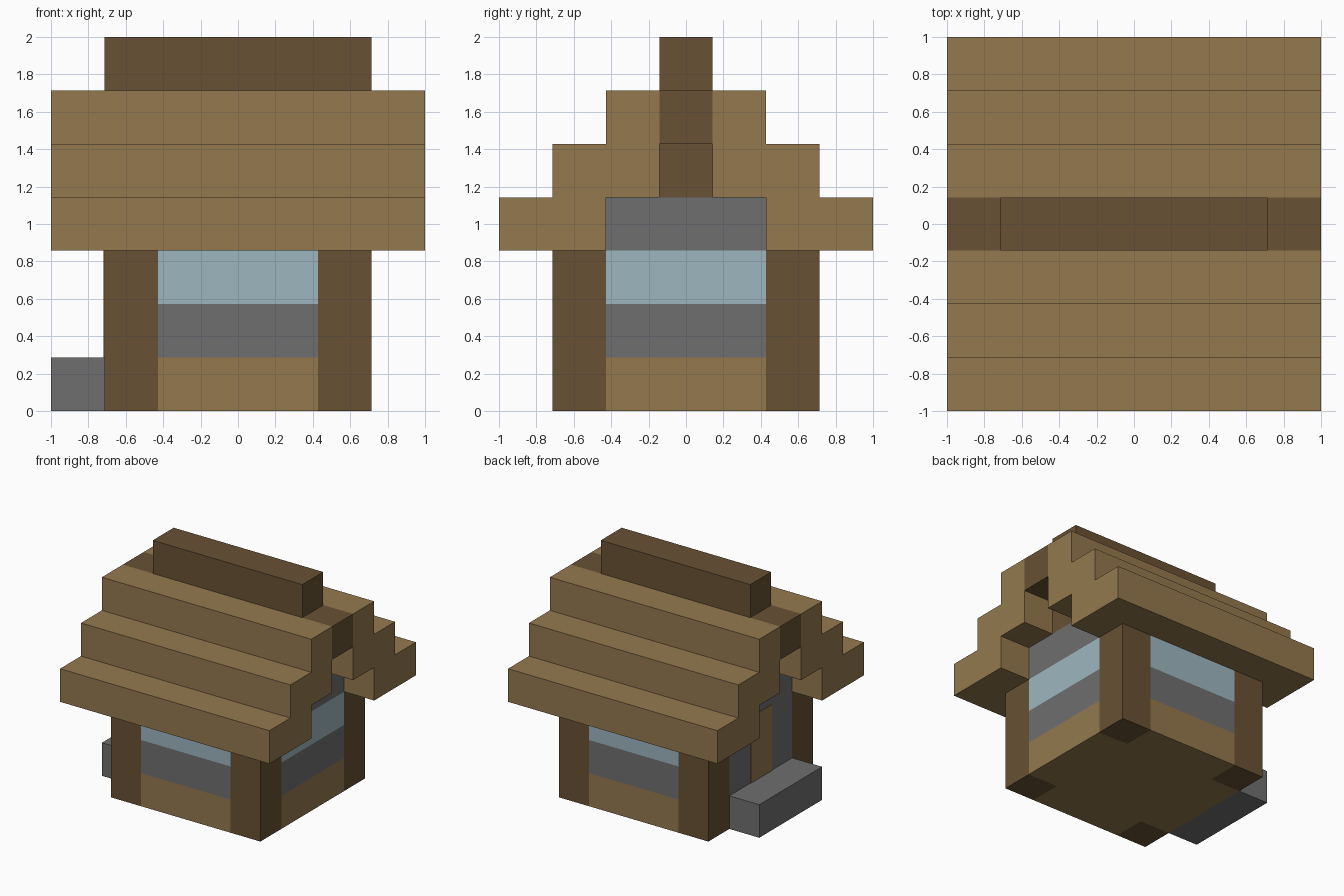
import bpy
import bmesh
from mathutils import Vector

U = 2 / 7  # one block

cube = bpy.data.objects.get("Cube")
if cube:
    bpy.data.objects.remove(cube, do_unlink=True)


def material(name, hex_code):
    rgb = [int(hex_code[i:i + 2], 16) / 255 for i in (0, 2, 4)]
    lin = [c / 12.92 if c <= 0.04045 else ((c + 0.055) / 1.055) ** 2.4 for c in rgb]
    mat = bpy.data.materials.new(name)
    mat.use_nodes = True
    mat.diffuse_color = (*lin, 1)
    mat.node_tree.nodes["Principled BSDF"].inputs["Base Color"].default_value = (*lin, 1)
    return mat


PLANK = material("plank_tan", "94794E")
LOG = material("log_brown", "685134")
STONE = material("stone_grey", "6F6F6F")
GLASS = material("glass_blue", "9EB6BF")


def prism(name, points, direction, *mats):
    """Extrude a flat outline, measured in blocks, along a direction."""
    bm = bmesh.new()
    face = bm.faces.new([bm.verts.new(Vector(p) * U) for p in points])
    new = bmesh.ops.extrude_face_region(bm, geom=[face])["geom"]
    verts = [v for v in new if isinstance(v, bmesh.types.BMVert)]
    bmesh.ops.translate(bm, verts=verts, vec=Vector(direction) * U)
    if not any(f.normal.dot(face.normal) < -0.9 for f in bm.faces):
        bm.faces.new(reversed([bm.verts[i] for i in range(len(points))]))
    bmesh.ops.recalc_face_normals(bm, faces=bm.faces)
    mesh = bpy.data.meshes.new(name)
    bm.to_mesh(mesh)
    bm.free()
    for mat in mats:
        mesh.materials.append(mat)
    obj = bpy.data.objects.new(name, mesh)
    bpy.context.collection.objects.link(obj)
    return obj


def box(name, x, y, z, mat):
    outline = [(x[0], y[0], z[0]), (x[1], y[0], z[0]), (x[1], y[1], z[0]), (x[0], y[1], z[0])]
    return prism(name, outline, (0, 0, z[1] - z[0]), mat)


# Wall courses: a plus-shaped plan that leaves the four corners for the posts
quarter = [(2.5, 1.5), (1.5, 1.5), (1.5, 2.5)]
plan = []
for _ in range(4):
    plan += quarter
    quarter = [(-y, x) for x, y in quarter]


def course(name, level, *mats):
    return prism(name, [(x, y, level) for x, y in plan], (0, 0, 1), *mats)


course("plank_base", 0, PLANK)
course("stone_course", 1, STONE)
windows = course("window_course", 2, GLASS, STONE)
for poly in windows.data.polygons:  # the door side has no window
    poly.material_index = 1 if poly.normal.x < -0.5 else 0

# Corner posts
for sx, side in ((-1, "right"), (1, "left")):
    for sy, end in ((-1, "front"), (1, "back")):
        box(f"{end}_{side}_post", (2 * sx - 0.5, 2 * sx + 0.5),
            (2 * sy - 0.5, 2 * sy + 0.5), (0, 3), LOG)

# Door and doorstep
box("door", (-2.52, -2.5), (-0.5, 0.5), (1, 3), PLANK)
box("doorstep", (-3.5, -2.5), (-1.5, 1.5), (0, 1), STONE)

# Gable walls and ridge logs
box("gable_wall", (-2.5, 2.5), (-1.5, 1.5), (3, 4), STONE)
box("gable_log", (-2.5, 2.5), (-0.5, 0.5), (4, 5), LOG)
box("ridge_beam", (-3.5, 3.5), (-0.5, 0.5), (5, 6), LOG)
box("ridge_cap", (-2.5, 2.5), (-0.5, 0.5), (6, 7), LOG)

# Stepped roof slopes
steps = [(1.5, 3), (3.5, 3), (3.5, 4), (2.5, 4), (2.5, 5),
         (1.5, 5), (1.5, 6), (0.5, 6), (0.5, 4), (1.5, 4)]
for s, end in ((-1, "front"), (1, "back")):
    prism(f"{end}_roof", [(-3.5, s * y, z) for y, z in steps], (7, 0, 0), PLANK)
